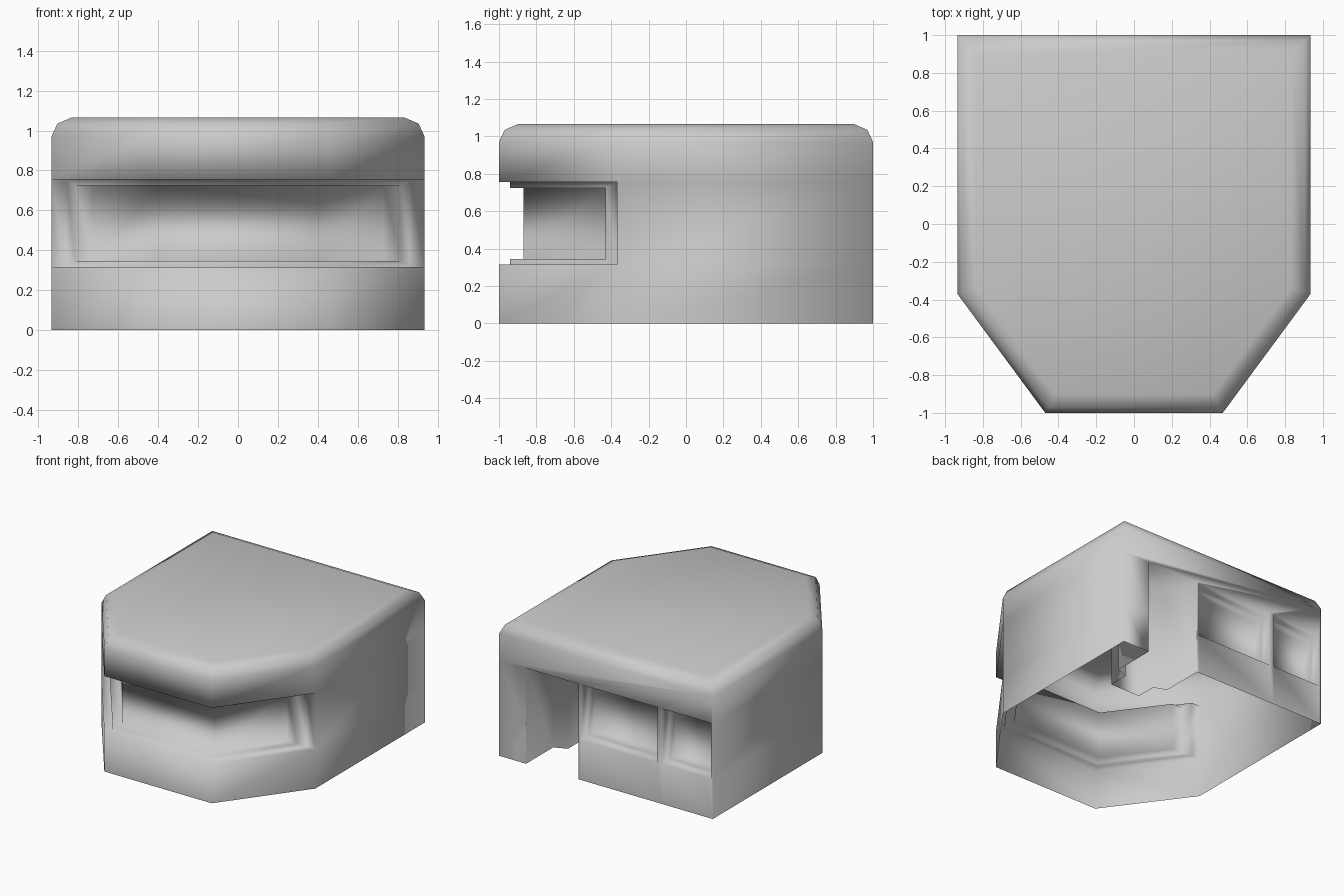
import bpy, bmesh
from mathutils import Vector

if "Cube" in bpy.data.objects:
    bpy.data.objects.remove(bpy.data.objects["Cube"])

grey = bpy.data.materials.new("plain grey")
grey.use_nodes = True
grey.diffuse_color = (0.6, 0.6, 0.6, 1)
grey.node_tree.nodes["Principled BSDF"].inputs["Base Color"].default_value = (0.6, 0.6, 0.6, 1)

W, SIDE_Y, NOSE = 0.935, -0.37, 0.47
SILL, HEAD, EAVE = 0.315, 0.755, 0.97
LEVELS = [0, SILL, HEAD, EAVE]
# Window steps: depth behind the wall, and inset of the opening
STEPS = [(0, 0), (0.06, 0), (0.06, 0.03), (0.13, 0.03)]
PLAN = [(-W, 1), (-W, SIDE_Y), (-NOSE, -1), (NOSE, -1), (W, SIDE_Y), (W, 1)]

bm = bmesh.new()


def face(points):
    bm.faces.new([bm.verts.new(p) for p in points])


def bridge(a, b):
    for i in range(len(a)):
        j = (i + 1) % len(a)
        face([a[i], a[j], b[j], b[i]])


def wall(p, q, z0, z1):
    face([(*p, z0), (*q, z0), (*q, z1), (*p, z1)])


def inset_plan(d):
    """Outline of the plan moved inward by d on every side."""
    pts = [Vector(p) for p in PLAN]
    out = []
    for i, p in enumerate(pts):
        e1 = (p - pts[i - 1]).normalized()
        e2 = (pts[(i + 1) % len(pts)] - p).normalized()
        n1, n2 = Vector((-e1.y, e1.x)), Vector((-e2.y, e2.x))
        out.append(p + (n1 + n2) * d / (1 + n1.dot(n2)))
    return out


def recess(rings):
    """Stepped window recess closed by its pane."""
    for a, b in zip(rings, rings[1:]):
        bridge(a, b)
    return rings[-1]


# Side walls and the solid bands of the nose
for a, b in zip(PLAN, PLAN[1:]):
    is_side = a[0] == b[0]
    for k in range(3):
        if is_side or k != 1:
            wall(a, b, LEVELS[k], LEVELS[k + 1])

# Roof with rounded rim
rim = [[(p.x, p.y, z) for p in inset_plan(d)]
       for d, z in [(0, EAVE), (0.03, 1.035), (0.1, 1.065)]]
for a, b in zip(rim, rim[1:]):
    bridge(a, b)
face(rim[-1])

# Wraparound front window
rings = []
for depth, inset in STEPS:
    end_y = SIDE_Y - 2 * inset
    p = inset_plan(depth)
    slope = (p[1].x - p[2].x) / (p[1].y - p[2].y)
    end_x = p[2].x + slope * (end_y - p[2].y)
    line = [(end_x, end_y), tuple(p[2]), tuple(p[3]), (-end_x, end_y)]
    rings.append([(*q, SILL + inset) for q in line] +
                 [(*q, HEAD - inset) for q in reversed(line)])
pane = recess(rings)
for i in range(3):
    face([pane[i], pane[i + 1], pane[6 - i], pane[7 - i]])

# Back wall around the doorway and the two windows
DOOR = (0.24, 0.70)
WINDOWS = [(-0.45, 0.22), (-0.92, -0.49)]
cuts = [-W, -0.92, -0.49, -0.45, 0.22, *DOOR, W]
for x0, x1 in zip(cuts, cuts[1:]):
    if (x0, x1) == DOOR:
        continue
    wall((x0, 1), (x1, 1), 0, SILL)
    if (x0, x1) not in WINDOWS:
        wall((x0, 1), (x1, 1), SILL, HEAD)
face([(x, 1, HEAD) for x in cuts] + [(W, 1, EAVE), (-W, 1, EAVE)])

# Back windows
for x0, x1 in WINDOWS:
    face(recess([[(x0 + i, 1 - d, SILL + i), (x1 - i, 1 - d, SILL + i),
                  (x1 - i, 1 - d, HEAD - i), (x0 + i, 1 - d, HEAD - i)]
                 for d, i in STEPS]))

# Entrance alcove with a narrower neck
half = [(DOOR[0], 1), (DOOR[0], 0.66), (0.34, 0.62), (0.34, 0.46)]
alcove = half + [(sum(DOOR) - x, y) for x, y in reversed(half)]
for a, b in zip(alcove, alcove[1:]):
    wall(a, b, 0, HEAD)
face([(*p, HEAD) for p in alcove])

bmesh.ops.remove_doubles(bm, verts=bm.verts, dist=0.0005)
bmesh.ops.recalc_face_normals(bm, faces=bm.faces)
mesh = bpy.data.meshes.new("cab_shell")
bm.to_mesh(mesh)
bm.free()
mesh.materials.append(grey)
cab = bpy.data.objects.new("cab_shell", mesh)
bpy.context.collection.objects.link(cab)

# Soft shading across the whole shell
for poly in mesh.polygons:
    poly.use_smooth = True
